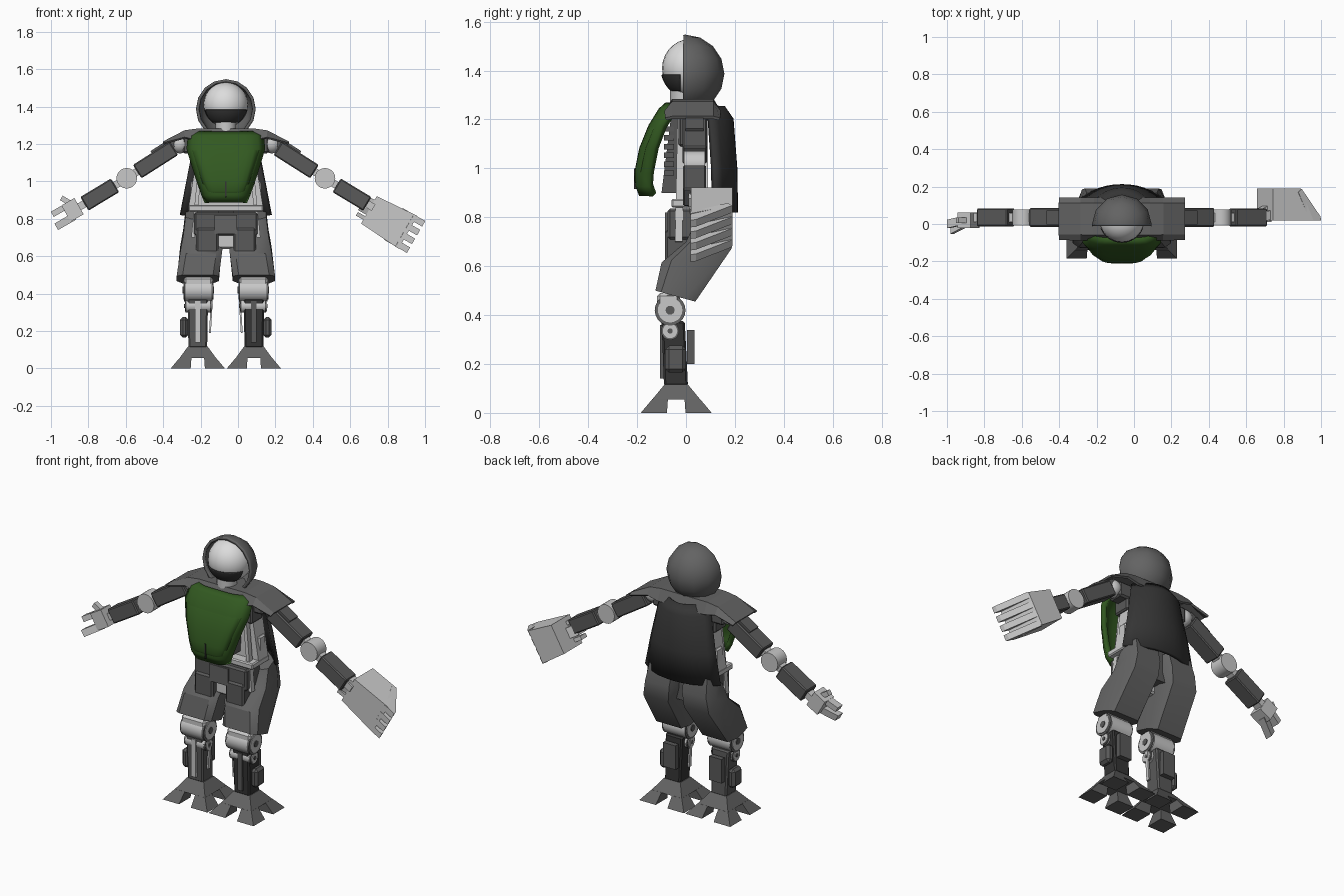
import bpy, bmesh, math
from mathutils import Vector, Matrix

if "Cube" in bpy.data.objects:
    bpy.data.objects.remove(bpy.data.objects["Cube"])

def material(name, r, g, b):
    m = bpy.data.materials.new(name)
    m.use_nodes = True
    m.diffuse_color = (r, g, b, 1)
    m.node_tree.nodes["Principled BSDF"].inputs["Base Color"].default_value = (r, g, b, 1)
    return m

LIGHT = material("light grey", .58, .58, .58)
WHITE = material("helmet white", .72, .72, .72)
GREY = material("armour grey", .125, .125, .125)
STEEL = material("servo grey", .1, .1, .1)
DARK = material("dark grey", .035, .035, .035)
GREEN = material("green", .032, .1, .015)
MX = -.065  # body centre line

def finish(name, bm, mat, smooth=None, bevel=0, thick=0):
    bmesh.ops.recalc_face_normals(bm, faces=bm.faces)
    me = bpy.data.meshes.new(name)
    bm.to_mesh(me)
    bm.free()
    me.materials.append(mat)
    ob = bpy.data.objects.new(name, me)
    bpy.context.collection.objects.link(ob)
    if thick:
        mod = ob.modifiers.new("thickness", "SOLIDIFY")
        mod.thickness, mod.offset = thick, 0
    if bevel:
        mod = ob.modifiers.new("bevel", "BEVEL")
        mod.width, mod.segments = bevel, 1
    if smooth:
        bpy.ops.object.select_all(action='DESELECT')
        ob.select_set(True)
        bpy.context.view_layer.objects.active = ob
        bpy.ops.object.shade_smooth_by_angle(angle=math.radians(smooth))
    return ob

def loft(name, rings, mat, caps=True, closed=True, **kw):
    bm = bmesh.new()
    vs = [[bm.verts.new(p) for p in r] for r in rings]
    n = len(rings[0])
    for a, b in zip(vs, vs[1:]):
        for i in range(n if closed else n - 1):
            j = (i + 1) % n
            bm.faces.new((a[i], a[j], b[j], b[i]))
    if caps:
        bm.faces.new(vs[0])
        bm.faces.new(vs[-1])
    return finish(name, bm, mat, **kw)

def taper(name, low, z0, high, z1, mat, **kw):
    # rectangles are given as x0, x1, y0, y1
    rect = lambda r, z: [(r[0], r[2], z), (r[1], r[2], z), (r[1], r[3], z), (r[0], r[3], z)]
    return loft(name, [rect(low, z0), rect(high, z1)], mat, **kw)

def box(name, x0, x1, y0, y1, z0, z1, mat, **kw):
    return taper(name, (x0, x1, y0, y1), z0, (x0, x1, y0, y1), z1, mat, **kw)

def beam(name, a, b, width, depth, mat, **kw):
    a, b = Vector(a), Vector(b)
    side = Vector((0, 1, 0)) * depth / 2
    up = (b - a).cross(side).normalized() * width / 2
    ring = lambda p: [p - side - up, p + side - up, p + side + up, p - side + up]
    return loft(name, [ring(a), ring(b)], mat, **kw)

def disc(name, c, r, depth, axis, mat, segs=20):
    bm = bmesh.new()
    rot = Matrix.Rotation(math.pi / 2, 4, {"x": "Y", "y": "X", "z": "Z"}[axis])
    bmesh.ops.create_cone(bm, cap_ends=True, segments=segs, radius1=r, radius2=r, depth=depth,
                          matrix=Matrix.Translation(c) @ rot)
    return finish(name, bm, mat, smooth=35)

def ball(name, c, r, mat, u=24, v=14, cuts=(), **kw):
    # each cut removes the side its normal points to
    bm = bmesh.new()
    bmesh.ops.create_uvsphere(bm, u_segments=u, v_segments=v, radius=r, matrix=Matrix.Translation(c))
    for co, no in cuts:
        bmesh.ops.bisect_plane(bm, geom=bm.verts[:] + bm.edges[:] + bm.faces[:],
                               plane_co=co, plane_no=no, clear_outer=True)
    return finish(name, bm, mat, smooth=60, **kw)

def shell(name, rows, drop, power, mat, thick, shrink=1, dy=0):
    # bowed plate: rows hold height, half width and depth of the middle
    ts = [i / 6 for i in range(-6, 7)]
    rings = [[(MX + hw * t * shrink, y + dy + drop * abs(t * shrink) ** power, z) for t in ts]
             for z, hw, y in rows]
    return loft(name, rings, mat, caps=False, closed=False, smooth=40, thick=thick)

# Head, visor and hood
HC = Vector((MX, .022, 1.41))
ball("head", HC, .12, WHITE, cuts=[((0, .06, 0), (0, 1, 0))])
ball("visor", HC, .123, DARK, u=32, v=24, thick=.006,
     cuts=[(HC - Vector((0, 0, .027)), (0, 0, 1)), (HC - Vector((0, 0, .092)), (0, 0, -1)),
           (HC - Vector((0, .045, 0)), (0, 1, 0))])
disc("neck", (MX, -.01, 1.29), .055, .06, "z", LIGHT)
ball("hood", (MX, -.003, 1.387), .152, GREY, u=12, v=8, thick=.016,
     cuts=[((0, -.01, 0), (0, -1, 0))])

# Shoulder cape
cape = []
for dx, z, drop in ((-.335, 1.208, .006), (-.22, 1.268, .035), (-.15, 1.278, .06),
                    (.15, 1.278, .06), (.22, 1.268, .035), (.335, 1.208, .006)):
    cape.append([(MX + dx, -.083, z - drop), (MX + dx, -.055, z),
                 (MX + dx, .11, z), (MX + dx, .137, z - drop)])
loft("shoulder_cape", cape, GREY, caps=False, closed=False, thick=.012)

# Green chest shield with raised panel and slit
chest = [(1.257, .165, -.075), (1.235, .196, -.1), (1.17, .2, -.14), (1.08, .171, -.172),
         (.98, .137, -.19), (.93, .118, -.192), (.893, .102, -.178)]
shell("chest_shield", chest, .05, 6, GREEN, .03)
shell("chest_panel", [(z * .88 + .132, hw, y) for z, hw, y in chest], .05, 6, GREEN, .016, .88, -.011)
box("chest_slit", MX - .004, MX + .004, -.2125, -.19, .915, 1.0, DARK)

# Back plate, bowed around the back
shell("back_plate", [(1.25, .135, .15), (1.2, .165, .185), (1.0, .205, .2), (.82, .24, .203)],
      -.09, 2.2, DARK, .02)

# Torso frame
taper("torso_frame", (MX - .2, MX + .2, .0, .09), .86, (MX - .14, MX + .14, .0, .09), 1.23, LIGHT)
taper("chest_mount", (MX - .08, MX + .08, -.1, .0), .9, (MX - .1, MX + .1, -.06, .0), 1.22, STEEL)
for i in range(6):
    z = .97 + i * .036
    box("mount_rib", MX - .1, MX + .1, -.09, -.05, z, z + .022, STEEL)
box("waist_belt", MX - .2, MX + .2, -.06, .1, .84, .875, LIGHT, bevel=.006)
box("pelvis", MX - .17, MX + .17, -.075, .06, .71, .835, STEEL, bevel=.01)
box("pelvis_plate", MX - .06, MX + .06, -.085, -.07, .72, .82, GREY)
box("crotch", MX - .055, MX + .055, -.05, .07, .64, .73, LIGHT, bevel=.01)
box("spine_base", MX - .04, MX + .04, .05, .14, .68, .86, STEEL)

def thigh_ring(cx, hw, front, back):
    f, b = Vector((cx, *front)), Vector((cx, *back))
    c = .28
    pts = [(-1 + c, 0), (1 - c, 0), (1, c / 2), (1, 1 - c), (1 - c, 1), (-1 + c, 1), (-1, 1 - c), (-1, c / 2)]
    return [f.lerp(b, v) + Vector((u * hw, 0, 0)) for u, v in pts]

for s, side in ((-1, "right"), (1, "left")):
    X = lambda d: MX + s * d
    span = lambda a, b: (min(X(a), X(b)), max(X(a), X(b)))
    part = lambda n: side + "_" + n

    # Torso sides
    box(part("side_servo_upper"), *span(.11, .175), -.03, .075, 1.09, 1.21, STEEL, bevel=.008)
    box(part("side_servo_lower"), *span(.15, .19), .02, .08, .91, 1.0, LIGHT, bevel=.008)
    beam(part("side_strut"), (X(.175), -.03, .7), (X(.125), -.02, 1.2), .02, .03, LIGHT)

    # Hip servo and thigh armour
    box(part("hip_servo"), *span(.04, .16), -.085, .03, .6, .75, STEEL, bevel=.01)
    loft(part("thigh_armour"),
         [thigh_ring(X(.15), .113, (-.125, .5), (.038, .455)),
          thigh_ring(X(.132), .112, (-.1, .615), (.185, .67)),
          thigh_ring(X(.12), .108, (.0, .7), (.19, .76)),
          thigh_ring(X(.113), .103, (.05, .8), (.165, .86))], GREY, smooth=35)

    # Knee
    box(part("knee_cover"), *span(.07, .225), -.118, -.025, .41, .49, LIGHT, bevel=.012)
    for n, z, r, d in (("knee", .42, .063, .14), ("shin_joint", .335, .037, .125)):
        disc(part(n), (X(.147), -.065, z), r, d, "x", LIGHT)
        for e in (-1, 1):
            disc(part(n + "_rim"), (X(.147 + e * d / 2), -.065, z), r, .012, "x", GREY)
        disc(part(n + "_cap"), (X(.147), -.065, z), r * .8, d + .02, "x", LIGHT)
        disc(part(n + "_hub"), (X(.147), -.065, z), r * .3, d + .028, "x", STEEL, 10)

    # Lower leg
    taper(part("shin"), span(.1, .2) + (-.09, .008), .11, span(.095, .205) + (-.1, -.005), .375,
          DARK if s > 0 else STEEL, bevel=.008)
    box(part("shin_rail"), *span(.135, .165), -.106, -.09, .14, .36, STEEL if s > 0 else LIGHT)
    box(part("calf_plate"), *span(.11, .19), .005, .035, .2, .34, STEEL)
    box(part("ankle_servo"), *span(.2, .245), -.085, .0, .165, .275, STEEL, bevel=.015)
    beam(part("leg_rod"), (X(.085), -.06, .19), (X(.075), -.06, .36), .01, .02, LIGHT)

    # Foot with four toes
    fx, fy = X(.15), -.04
    taper(part("foot"), (fx - .098, fx + .098, fy - .098, fy + .098), .055,
          (fx - .053, fx + .053, fy - .047, fy + .047), .117, GREY)
    for u in (-1, 1):
        for v in (-1, 1):
            quad = lambda a, b: (fx + u * a, fx + u * b, fy + v * a, fy + v * b)
            taper(part("toe"), quad(.038, .145), 0, quad(.034, .098), .056, GREY)

    # Arm
    ay = .035
    ball(part("shoulder"), (X(.245), ay, 1.2), .05, LIGHT)
    box(part("shoulder_block"), *span(.13, .23), -.01, .08, 1.15, 1.24, STEEL, bevel=.01)
    elbow = Vector((X(.53), ay, 1.017))
    top, wrist = Vector((X(.25), ay, 1.195)), Vector((X(.79), ay, .86))
    along = lambda a, b, t: a.lerp(b, t)
    beam(part("arm_core"), top, elbow, .04, .05, LIGHT)
    beam(part("forearm_core"), elbow, wrist, .04, .05, LIGHT)
    beam(part("upper_arm"), along(top, elbow, .1), along(top, elbow, .8), .085, .1, STEEL, bevel=.006)
    beam(part("upper_arm_plate"), along(top, elbow, .05) + Vector((0, 0, .035)),
         along(top, elbow, .5) + Vector((0, 0, .035)), .05, .075, STEEL)
    disc(part("elbow"), elbow, .055, .085, "y", LIGHT)
    beam(part("forearm"), along(elbow, wrist, .24), along(elbow, wrist, .87), .085, .095, STEEL, bevel=.006)

# Small gripper hand
d, n, y = Vector((-.87, 0, -.5)), Vector((-.5, 0, .87)), Vector((0, 1, 0))
h = Vector((-.85, .02, .868))
beam("gripper_palm", h, h + d * .08, .1, .085, LIGHT)
for v, dy, length, w in ((.033, -.02, .14, .032), (-.035, -.05, .155, .04)):
    root = h + d * .05 + n * v
    beam("gripper_finger", root, root + d * (length - .045) + y * dy, w, .045, LIGHT)
beam("gripper_thumb", h + d * .035 + n * .04, h + d * .06 + n * .085, .028, .03, LIGHT)

# Large scoop hand: flared wedge body with four slanted fingers
d, n = Vector((.87, 0, -.5)), Vector((.5, 0, .87))
h = Vector((.70, 0, .848))
loft("scoop_body", [[h + d * u + n * (e * (.084 + .07 * u)) + y * w
                     for u, w in ((0, .02), (.24, .02), (.165, .19), (0, .19))]
                    for e in (-1, 1)], LIGHT)
for i in range(4):
    v = -.081 + i * .054
    loft("scoop_finger", [[h + d * u + n * (v + e) + y * w
                           for u, w in ((.22, .018), (.29, .018), (.285, .04), (.17, .188), (.15, .17))]
                          for e in (-.017, .017)], LIGHT)
for v in (-.05, .05):
    beam("scoop_prong", h - d * .045 + n * v + y * .04, h + d * .02 + n * v + y * .05, .022, .05, LIGHT)
beam("scoop_wrist", h - d * .05 + y * .04, h + y * .06, .06, .07, LIGHT)
